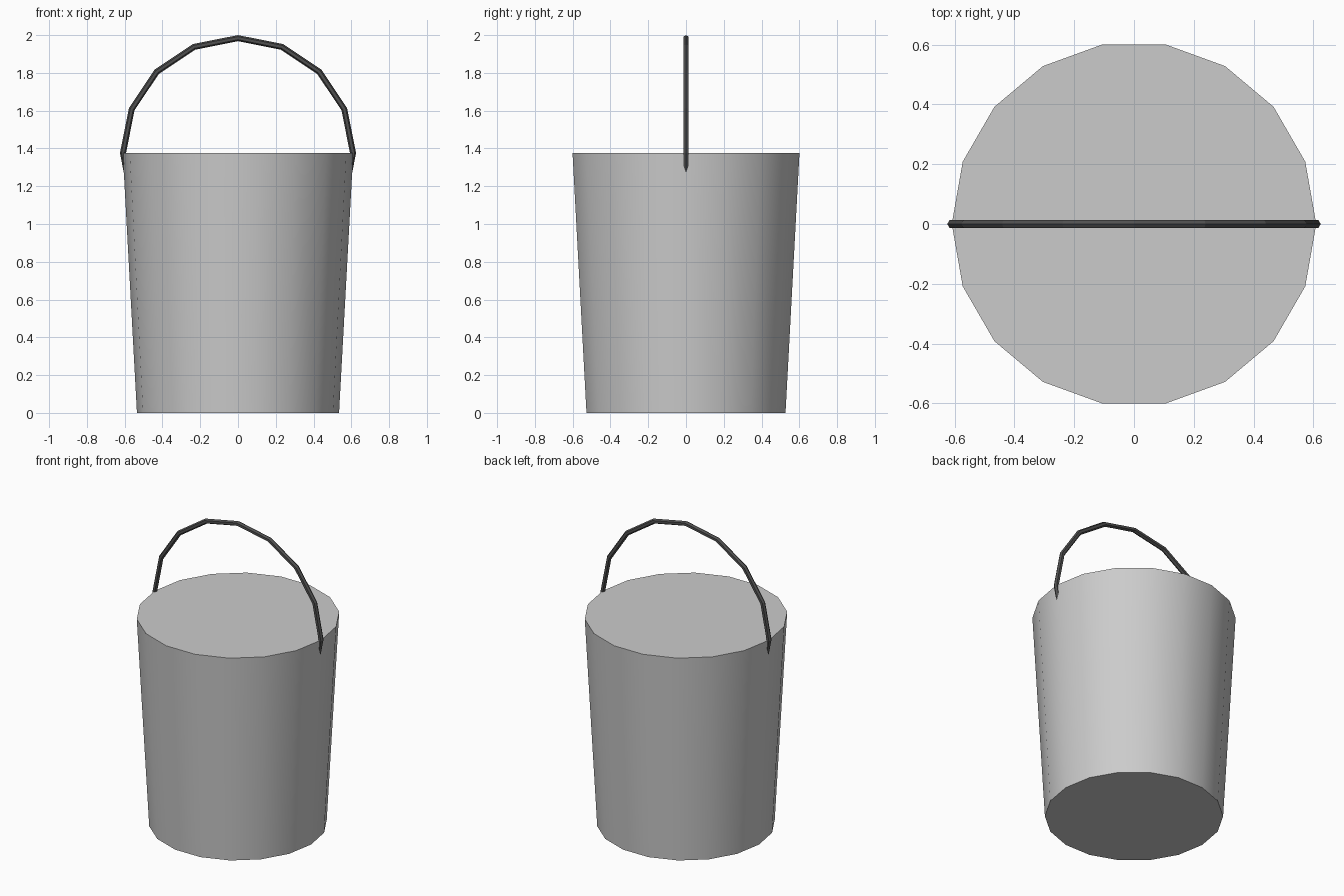
import bpy
from math import pi, radians

if "Cube" in bpy.data.objects:
    bpy.data.objects.remove(bpy.data.objects["Cube"])

RIM_Z = 1.375   # bucket height, also the centre of the handle ring

# Bucket body: 18-sided tapered solid, corners on the x axis
bpy.ops.mesh.primitive_cone_add(vertices=18, radius1=0.535, radius2=0.61, depth=RIM_Z,
                                location=(0, 0, RIM_Z / 2), rotation=(0, 0, pi / 2))
bucket = bpy.context.object
bucket.name = "bucket_body"
bpy.ops.object.shade_smooth_by_angle(angle=radians(30))

# Handle: coarse six-sided ring whose lower half is hidden inside the bucket
bpy.ops.mesh.primitive_torus_add(major_segments=16, minor_segments=6,
                                 major_radius=0.609, minor_radius=0.016,
                                 location=(0, 0, RIM_Z), rotation=(pi / 2, 0, 0))
handle = bpy.context.object
handle.name = "handle"
dark = bpy.data.materials.new("dark_metal")
dark.diffuse_color = (0.08, 0.08, 0.08, 1)
dark.use_nodes = True
dark.node_tree.nodes["Principled BSDF"].inputs["Base Color"].default_value = dark.diffuse_color
handle.data.materials.append(dark)
